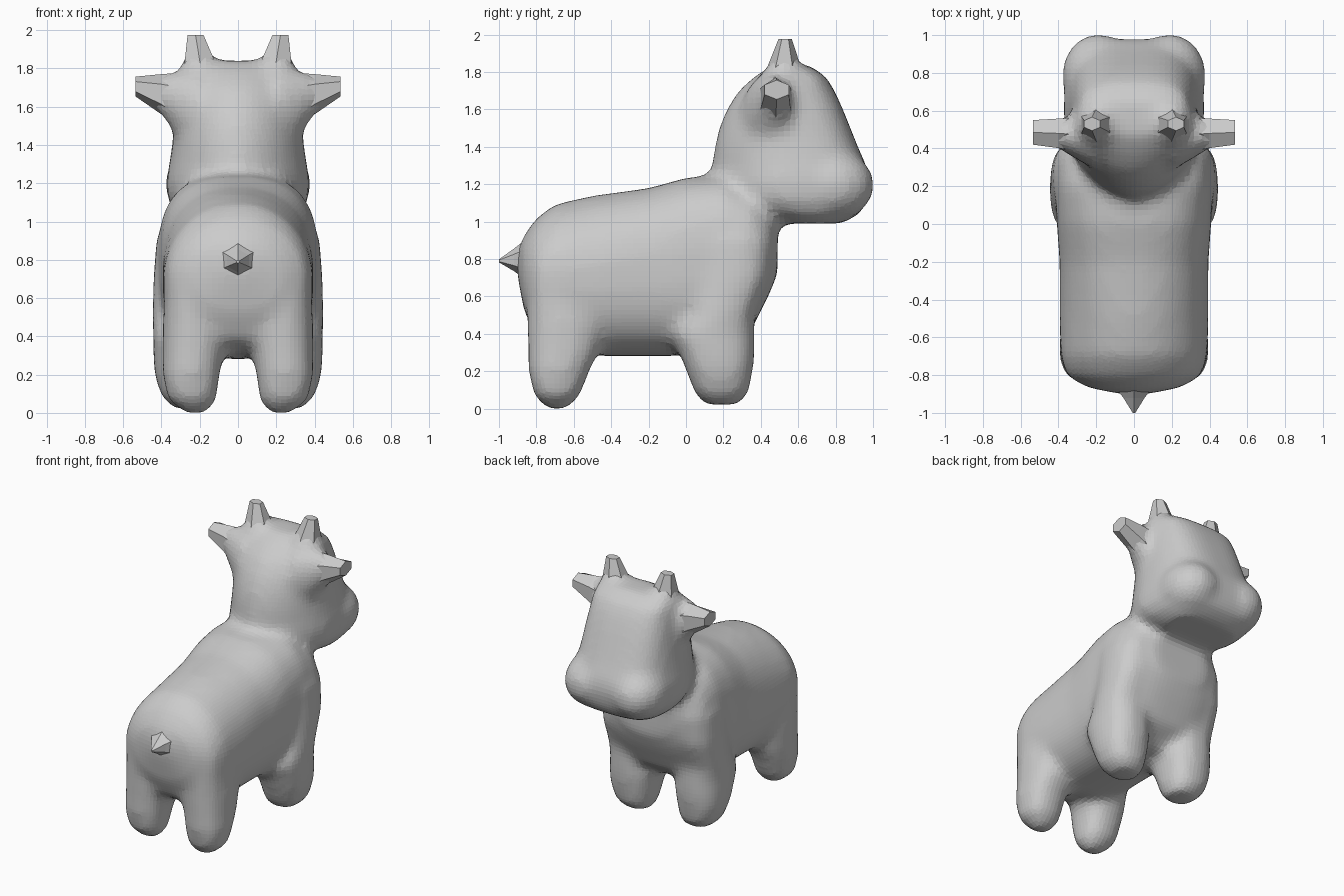
import bpy, bmesh, math
from mathutils import Matrix


def superellipse(ru, rv, ep, en, n):
    pts = []
    for i in range(n):
        a = 2 * math.pi * (i + 0.5) / n
        c, s = math.cos(a), math.sin(a)
        e = 2 / (ep if s > 0 else en)
        pts.append((math.copysign(abs(c) ** e, c) * ru, math.copysign(abs(s) ** e, s) * rv))
    return pts


def loft(bm, axis, sections, n=28, side=1):
    """Sections are (position, centre u, centre v, radius u, radius v, exponent +v, exponent -v)."""
    order = {"x": lambda p, u, v: (p * side, u, v),
             "y": lambda p, u, v: (u * side, p, v),
             "z": lambda p, u, v: (u * side, v, p)}[axis]
    rings = []
    for p, cu, cv, ru, rv, ep, en in sections:
        rings.append([bm.verts.new(order(p, cu + u, cv + v))
                      for u, v in superellipse(ru, rv, ep, en, n)])
    faces = []
    for a, b in zip(rings, rings[1:]):
        for i in range(n):
            j = (i + 1) % n
            faces.append(bm.faces.new((a[i], a[j], b[j], b[i])))
    faces += [bm.faces.new(rings[0]), bm.faces.new(rings[-1])]
    bmesh.ops.recalc_face_normals(bm, faces=faces)


def finish(bm, name):
    me = bpy.data.meshes.new(name)
    bm.to_mesh(me)
    bm.free()
    ob = bpy.data.objects.new(name, me)
    bpy.context.collection.objects.link(ob)
    return ob


bm = bmesh.new()

# Torso: (y, z bottom, z top, half width, top exponent)
torso = [(-.90, .70, .85, .08, 2), (-.865, .52, .93, .25, 2), (-.80, .38, 1.02, .36, 2),
         (-.70, .32, 1.095, .39, 2), (-.50, .28, 1.14, .395, 2.05), (-.20, .28, 1.18, .395, 2.4),
         (0, .28, 1.235, .41, 2.7), (.20, .31, 1.25, .42, 2.9), (.35, .42, 1.18, .41, 3),
         (.44, .60, 1.12, .34, 2.8), (.49, .72, 1.08, .22, 2.3)]
loft(bm, "y", [(y, 0, (a + b) / 2, w, (b - a) / 2, e, 2.6) for y, a, b, w, e in torso])

# Neck and head: (z, y back, y front, half width)
head = [(.99, .48, .84, .26), (1.05, .28, .94, .335), (1.12, .15, .97, .37), (1.22, .13, .985, .375),
        (1.30, .14, .965, .36), (1.40, .15, .92, .345), (1.50, .175, .88, .335),
        (1.60, .215, .84, .325), (1.70, .28, .795, .31), (1.78, .37, .745, .30),
        (1.84, .47, .65, .25)]
loft(bm, "z", [(z, 0, (a + b) / 2, w, (b - a) / 2, 3, 1.8) for z, a, b, w in head])

# Muzzle lobes
for s in (-1, 1):
    m = Matrix.Translation((s * .19, .785, 1.195)) @ Matrix.Diagonal((.195, .225, .19, 1))
    bmesh.ops.create_uvsphere(bm, u_segments=20, v_segments=12, radius=1, matrix=m)

# Legs, flaring into the belly: (z, x, y, half x, half y)
front_leg = [(.02, .24, .19, .09, .09), (.08, .26, .19, .14, .145), (.20, .27, .18, .17, .18),
             (.30, .265, .165, .18, .205), (.40, .265, .14, .18, .23),
             (.50, .275, .185, .175, .18), (.70, .27, .245, .175, .205), (.90, .25, .25, .18, .22),
             (1.05, .22, .25, .15, .18)]
back_leg = [(0, .22, -.69, .06, .06), (.07, .24, -.69, .13, .125), (.20, .245, -.68, .15, .165),
            (.30, .235, -.655, .16, .19), (.45, .22, -.64, .175, .21), (.75, .20, -.67, .18, .19)]
for s in (-1, 1):
    for leg in (front_leg, back_leg):
        loft(bm, "z", [r + (2.4, 2.4) for r in leg], 16, s)

# Soft ear roots and horn roots
ear_root = [(.20, .45, 1.56, .17, .24), (.30, .46, 1.60, .125, .19), (.38, .475, 1.65, .09, .125),
            (.46, .48, 1.68, .06, .06)]
horn_root = [(1.70, .18, .52, .14, .16), (1.80, .19, .525, .12, .12), (1.90, .21, .53, .055, .05)]
for s in (-1, 1):
    loft(bm, "x", [r + (2, 2) for r in ear_root], 12, s)
    loft(bm, "z", [r + (2, 2) for r in horn_root], 12, s)

# Fuse the trunk, head and legs into one soft skin
body = finish(bm, "body")
rm = body.modifiers.new("fuse", 'REMESH')
rm.mode = 'VOXEL'
rm.voxel_size = .03
sm = body.modifiers.new("soften", 'SMOOTH')
sm.factor = .5
sm.iterations = 12

# Ears and horns: blunt, faceted stubs
for s, label in ((-1, "left"), (1, "right")):
    bm = bmesh.new()
    loft(bm, "x", [(.24, .46, 1.62, .11, .17, 2, 2), (.33, .475, 1.635, .10, .14, 2, 2),
                   (.40, .48, 1.665, .09, .105, 2, 2), (.535, .485, 1.705, .075, .052, 2, 2)], 6, s)
    finish(bm, label + "_ear")
    bm = bmesh.new()
    loft(bm, "z", [(1.74, .19, .52, .11, .12, 2, 2), (1.84, .20, .525, .09, .085, 2, 2),
                   (1.975, .222, .53, .048, .036, 2, 2)], 6, s)
    finish(bm, label + "_horn")

# Tail
bm = bmesh.new()
loft(bm, "y", [(-.80, 0, .80, .17, .15, 2, 2), (-.92, 0, .795, .065, .06, 2, 2),
               (-1, 0, .79, .008, .008, 2, 2)], 6)
finish(bm, "tail")
